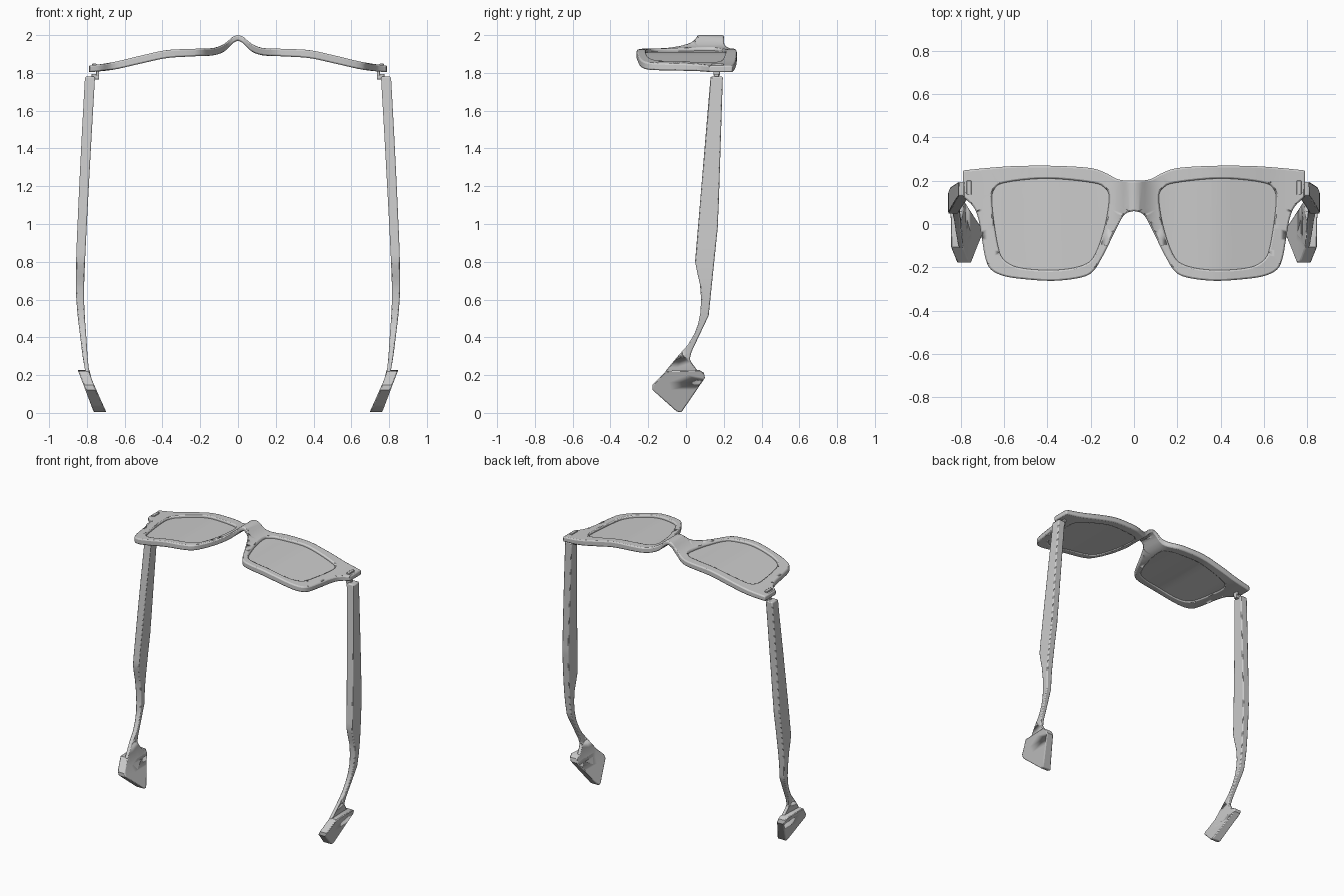
import bpy, bmesh, math
from mathutils import Vector

cube = bpy.data.objects.get("Cube")
if cube:
    bpy.data.objects.remove(cube)

grey = bpy.data.materials.new("plain grey")
grey.use_nodes = True
COLOR = (0.6, 0.6, 0.6, 1)
grey.diffuse_color = COLOR
grey.node_tree.nodes["Principled BSDF"].inputs["Base Color"].default_value = COLOR


def smooth(points, closed=False, steps=5):
    """Curve through the points."""
    n = len(points)
    pts = [Vector(p) for p in points]
    pick = (lambda i: pts[i % n]) if closed else (lambda i: pts[max(0, min(n - 1, i))])
    out = []
    for i in range(n if closed else n - 1):
        a, b, c, d = (pick(i + k) for k in (-1, 0, 1, 2))
        for s in range(steps):
            t = s / steps
            out.append(b + (c - a) * t / 2 + (a * 2 - b * 5 + c * 4 - d) * t * t / 2
                       + (b * 3 - a - c * 3 + d) * t ** 3 / 2)
    return out if closed else out + [pts[-1]]


def graph(points):
    """Height function read from a smooth curve."""
    line = smooth(points, steps=6)

    def value(u):
        for a, b in zip(line, line[1:]):
            if u <= b.x:
                return a.y + (b.y - a.y) * max(0, u - a.x) / max(b.x - a.x, 1e-6)
        return line[-1].y
    return value


def finish(name, bm, bevel):
    """Mesh object, mirrored to both sides, with rounded edges."""
    bmesh.ops.recalc_face_normals(bm, faces=bm.faces)
    mesh = bpy.data.meshes.new(name)
    bm.to_mesh(mesh)
    bm.free()
    mesh.materials.append(grey)
    ob = bpy.data.objects.new(name, mesh)
    bpy.context.collection.objects.link(ob)
    mirror = ob.modifiers.new("Mirror", 'MIRROR')
    mirror.merge_threshold = 0.0005
    if bevel:
        mod = ob.modifiers.new("Bevel", 'BEVEL')
        mod.width, mod.segments = bevel, 2
        mod.limit_method, mod.angle_limit = 'ANGLE', math.radians(50)
        mod.use_clamp_overlap = False
    bpy.ops.object.select_all(action='DESELECT')
    ob.select_set(True)
    bpy.context.view_layer.objects.active = ob
    bpy.ops.object.shade_smooth_by_angle(angle=math.radians(35))
    return ob


def plate(name, loops, low, high, step, bevel=0, upright=False):
    """Fill outlines in (u, v), bend along u and thicken from low(u) to high(u)."""
    bm = bmesh.new()
    for loop in loops:
        vs = [bm.verts.new((p[0], p[1], 0)) for p in loop]
        for a, b in zip(vs, vs[1:] + vs[:1]):
            bm.edges.new((a, b))
    bmesh.ops.triangle_fill(bm, edges=bm.edges[:], use_beauty=True)
    u = min(v.co.x for v in bm.verts) + step
    end = max(v.co.x for v in bm.verts)
    while u < end:
        bmesh.ops.bisect_plane(bm, geom=bm.verts[:] + bm.edges[:] + bm.faces[:],
                               plane_co=(u, 0, 0), plane_no=(1, 0, 0), dist=0.001)
        u += step
    bmesh.ops.remove_doubles(bm, verts=bm.verts, dist=0.002)
    base = bm.verts[:]
    res = bmesh.ops.extrude_face_region(bm, geom=bm.faces[:], use_keep_orig=True)
    top = [g for g in res["geom"] if isinstance(g, bmesh.types.BMVert)]
    for group, fn in ((base, low), (top, high)):
        for v in group:
            v.co.z = fn(v.co.x)
    # open the middle seam so the halves join
    if not upright:
        seam = [f for f in bm.faces if all(abs(v.co.x) < 1e-4 for v in f.verts)]
        bmesh.ops.delete(bm, geom=seam, context='FACES')
    else:
        for v in bm.verts:
            v.co = (v.co.z, v.co.y, v.co.x)
    return finish(name, bm, bevel)


def box(name, lo, hi, bevel=0.003):
    bm = bmesh.new()
    bmesh.ops.create_cube(bm, size=1)
    for v in bm.verts:
        v.co = [(a + b) / 2 + c * (b - a) for a, b, c in zip(lo, hi, v.co)]
    return finish(name, bm, bevel)


# Front frame with lens openings
frame_top = graph([(0, 2.0), (.03, 1.99), (.07, 1.955), (.13, 1.932), (.25, 1.927),
                   (.38, 1.92), (.52, 1.89), (.66, 1.857), (.79, 1.838)])
frame_low = graph([(0, 1.972), (.03, 1.955), (.07, 1.915), (.13, 1.893), (.25, 1.887),
                   (.38, 1.878), (.52, 1.848), (.66, 1.817), (.79, 1.803)])
brow = smooth([(0, .2), (.07, .205), (.13, .235), (.2, .258), (.35, .268), (.53, .268),
               (.66, .26), (.79, .247)])
lower_rim = smooth([(.79, .125), (.765, .105), (.735, .07), (.715, .01), (.7, -.08),
                    (.685, -.16), (.66, -.21), (.6, -.24), (.5, -.255), (.37, -.262),
                    (.25, -.248), (.19, -.22), (.145, -.15), (.1, -.06), (.06, .02),
                    (.035, .05), (0, .06)])
opening = smooth([(.115, .12), (.135, .165), (.19, .19), (.4, .21), (.59, .192),
                  (.645, .16), (.655, .09), (.63, -.09), (.6, -.165), (.52, -.203),
                  (.36, -.212), (.235, -.19), (.18, -.14), (.135, -.01)], closed=True)
plate("frame_front", [brow + lower_rim, opening], frame_low, frame_top, .025, .008)

# Lenses, set below the rim
plate("lenses", [opening], lambda u: frame_low(u) + .006,
      lambda u: frame_top(u) - .016, .04)

# Temple arms, flat bars that bow outward and hook at the end
arm = [(1.78, .13), (.80, .048), (.74, .06), (.68, .074), (.6, .08), (.53, .076),
       (.47, .064), (.42, .045), (.36, .01), (.31, -.035), (.22, -.11), (.12, -.05),
       (.2, .08), (.265, .03), (.285, .02), (.325, .03), (.515, .12), (1.0, .17), (1.78, .195)]
inner = graph([(0, .695), (.1, .74), (.22, .787), (.4, .803), (.6, .815), (.8, .81),
               (1.1, .795), (1.45, .776), (1.78, .757)])
outer = graph([(0, .72), (.1, .765), (.22, .808), (.4, .835), (.6, .856), (.8, .857),
               (1.1, .845), (1.45, .828), (1.78, .81)])
plate("temple_arms", [arm], inner, outer, .06, .006, upright=True)

# Tip pads, thickened outward
pad = [(.222, -.105), (.147, -.178), (.122, -.178), (.008, -.05), (.002, -.025),
       (.185, .1), (.212, .095), (.228, .07)]
plate("tip_pads", [pad], inner,
      lambda u: .762 + u * .38, .04, .006, upright=True)

# Hinges between frame and arms
box("hinge_barrels", (.735, .145, 1.785), (.752, .18, 1.825))
box("hinge_links", (.735, .15, 1.765), (.775, .175, 1.795))
box("hinge_rivets", (.75, .135, 1.83), (.772, .2, 1.85))
